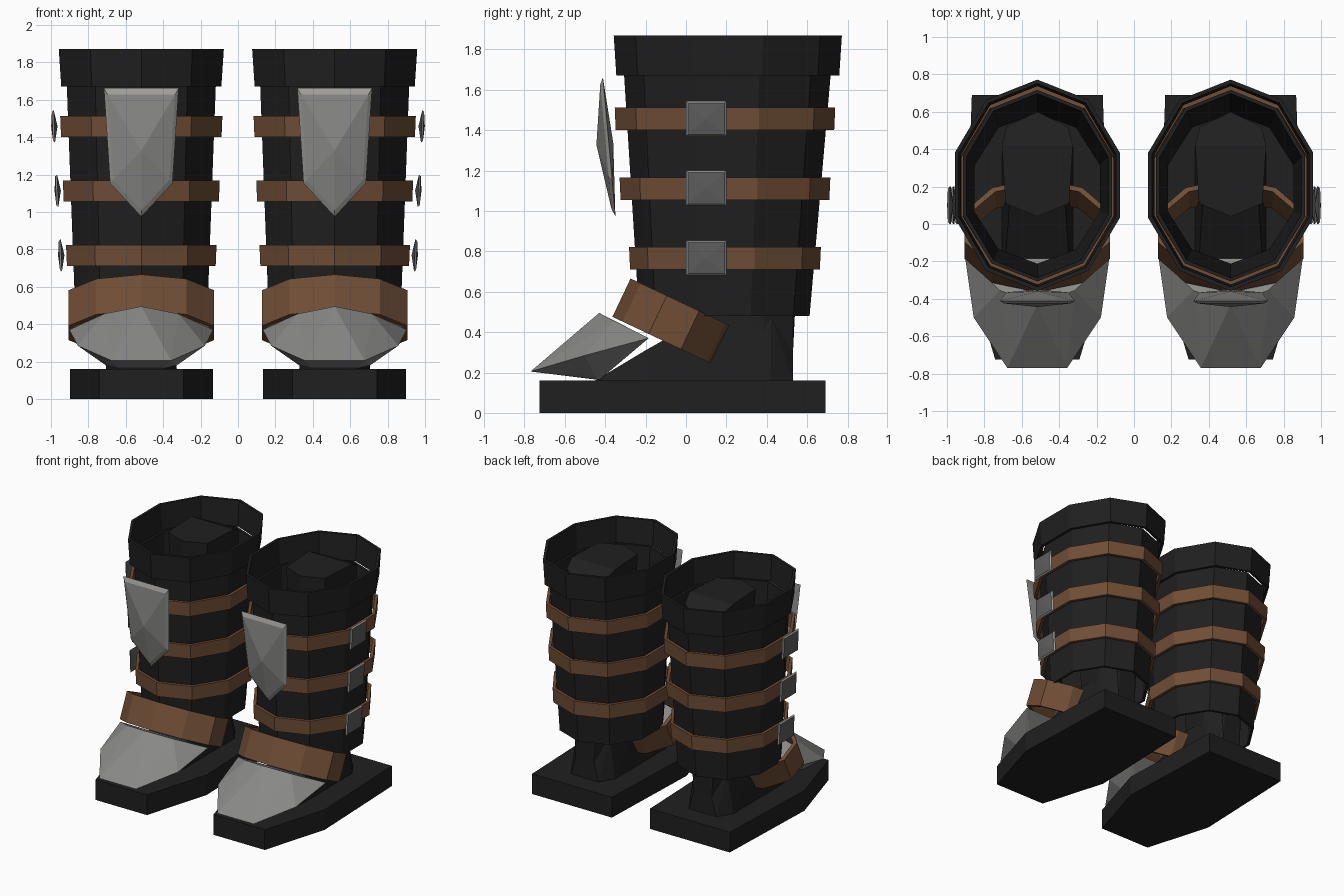
import bpy, bmesh, math
from mathutils import Matrix, Vector

if "Cube" in bpy.data.objects:
    bpy.data.objects.remove(bpy.data.objects["Cube"])


def material(name, rgb):
    m = bpy.data.materials.new(name)
    m.diffuse_color = (*rgb, 1)
    m.use_nodes = True
    m.node_tree.nodes["Principled BSDF"].inputs["Base Color"].default_value = m.diffuse_color
    return m


BLACK = material("black leather", (0.014, 0.014, 0.014))
BROWN = material("brown strap", (0.16, 0.075, 0.036))
STEEL = material("steel", (0.25, 0.25, 0.245))
TRIM = material("pale steel trim", (0.35, 0.345, 0.32))
DARK = material("dark steel", (0.11, 0.11, 0.11))

CENTRE = 0.517   # distance of each boot from the middle


def finish(bm, name, mats, side):
    """Turn a boot part built around x = 0 into an object on one side."""
    bmesh.ops.transform(bm, matrix=Matrix.Translation((CENTRE, 0, 0)), verts=bm.verts)
    bmesh.ops.transform(bm, matrix=Matrix.Diagonal((side, 1, 1, 1)), verts=bm.verts)
    bmesh.ops.recalc_face_normals(bm, faces=bm.faces)
    mesh = bpy.data.meshes.new(name)
    bm.to_mesh(mesh)
    bm.free()
    for m in mats:
        mesh.materials.append(m)
    ob = bpy.data.objects.new(name + ("_right" if side > 0 else "_left"), mesh)
    bpy.context.collection.objects.link(ob)


def tube(name, mat, side, low, high, wall, matrix=Matrix()):
    """Open ten-sided tube; low and high are (z, centre y, x radius, y radius)."""
    bm = bmesh.new()
    loops = []
    for (z, cy, rx, ry), inset in ((low, 0), (high, 0), (high, wall), (low, wall)):
        loops.append([bm.verts.new((math.sin(a) * (rx - inset),
                                    cy - math.cos(a) * (ry - inset), z))
                      for a in (math.tau * i / 10 for i in range(10))])
    for k in range(4):
        a, b = loops[k], loops[(k + 1) % 4]
        for i in range(10):
            j = (i + 1) % 10
            bm.faces.new((a[i], a[j], b[j], b[i]))
    bmesh.ops.transform(bm, matrix=matrix, verts=bm.verts)
    finish(bm, name, [mat], side)


def hull(name, mat, side, half):
    """Convex solid from points given for x >= 0 and mirrored."""
    bm = bmesh.new()
    for p in sorted({(s * x, y, z) for x, y, z in half for s in (1, -1)}):
        bm.verts.new(p)
    res = bmesh.ops.convex_hull(bm, input=bm.verts)
    bmesh.ops.delete(bm, geom=[v for v in bm.verts if not v.link_faces], context="VERTS")
    bmesh.ops.dissolve_limit(bm, angle_limit=0.01, verts=bm.verts, edges=bm.edges)
    finish(bm, name, [mat], side)


def plate(name, mats, side, outline, scale, lift, peak, back, matrix):
    """Lens-like plate: pale bevelled rim, raised face and shallow back.
    The outline lies in the local xy plane and the face looks along +z."""
    bm = bmesh.new()
    rim = [bm.verts.new((x, y, 0)) for x, y in outline]
    inner = [bm.verts.new((x * scale, y * scale, lift)) for x, y in outline]
    front, rear = bm.verts.new((0, 0, peak)), bm.verts.new((0, 0, -back))
    n = len(rim)
    for i in range(n):
        j = (i + 1) % n
        bm.faces.new((rim[i], rim[j], inner[j], inner[i])).material_index = 1
        bm.faces.new((inner[i], inner[j], front))
        bm.faces.new((rim[j], rim[i], rear))
    bmesh.ops.transform(bm, matrix=matrix, verts=bm.verts)
    finish(bm, name, mats, side)


def frame(origin, xa, ya, za):
    """Matrix with the given axes and origin."""
    m = Matrix((xa, ya, za)).transposed().to_4x4()
    m.translation = Vector(origin)
    return m


for side in (1, -1):
    # sole: straight sides, tapered toe
    hull("sole", BLACK, side, [(x, y, z) for z in (0, 0.16) for x, y in
                               ((0.35, 0.69), (0.382, -0.2), (0.225, -0.725))])

    # foot and inner leg
    hull("foot", BLACK, side, [(0.12, -0.45, 0.16), (0.19, -0.2, 0.16), (0.19, 0.42, 0.16),
                               (0.12, 0.53, 0.16), (0.17, -0.2, 0.31), (0.15, 0.1, 0.48),
                               (0.14, 0.42, 0.48), (0.08, 0.53, 0.3)])
    hull("inner_leg", BLACK, side,
         [(0.11, 0.14, 0.3), (0.15, 0.38, 0.3), (0.08, 0.53, 0.3),
          (0, 0.04, 1.82), (0.17, 0.11, 1.82), (0.19, 0.42, 1.82),
          (0.165, 0.52, 1.77), (0, 0.6, 1.73)])

    # shaft and cuff
    tube("shaft", BLACK, side, (0.48, 0.19, 0.372, 0.422), (1.68, 0.205, 0.419, 0.512), 0.02)
    tube("cuff", BLACK, side, (1.67, 0.207, 0.45, 0.552), (1.87, 0.207, 0.464, 0.565), 0.022)

    # three shaft straps, each with a buckle on the outer side
    for i, (z, cy, rx, ry, bx) in enumerate(((0.71, 0.193, 0.418, 0.47, 0.428),
                                             (1.055, 0.193, 0.436, 0.517, 0.447),
                                             (1.4, 0.193, 0.451, 0.541, 0.465))):
        tube(f"shaft_strap_{i + 1}", BROWN, side, (z, cy, rx, ry),
             (z + 0.112, cy, rx + 0.005, ry + 0.005), 0.024)
        tilt = Vector((0.04, 0, 1)).normalized()
        plate(f"buckle_{i + 1}", [DARK, TRIM], side,
              [(-0.1, -0.087), (0.1, -0.087), (0.1, 0.087), (-0.1, 0.087)],
              0.9, 0.01, 0.017, 0.017,
              frame((bx, 0.1, z + 0.058), Vector((0, 1, 0)), tilt,
                    Vector((0, 1, 0)).cross(tilt)))

    # sloping strap over the instep
    slope = Matrix.Translation((0, -0.06, 0.448)) @ Matrix.Rotation(math.radians(-25.3), 4, "X")
    tube("instep_strap", BROWN, side, (-0.105, 0, 0.41, 0.287),
         (0.105, 0, 0.41, 0.287), 0.03, slope)

    # faceted toe cap
    hull("toe_cap", STEEL, side, [(0, -0.43, 0.495), (0.2, -0.355, 0.455), (0.385, -0.185, 0.37),
                                  (0.34, -0.5, 0.285), (0.16, -0.77, 0.205),
                                  (0.19, -0.45, 0.18), (0.12, -0.43, 0.163)])

    # shin plate: shield outline leaning forward at the top
    up = Vector((0, -0.09, 1)).normalized()
    plate("shin_plate", [STEEL, TRIM], side,
          [(-0.2, 0.33), (-0.167, -0.18), (0, -0.36), (0.167, -0.18), (0.2, 0.33)],
          0.9, 0.016, 0.062, 0.022,
          frame((0, -0.382, 1.333), Vector((1, 0, 0)), up, Vector((1, 0, 0)).cross(up)))
